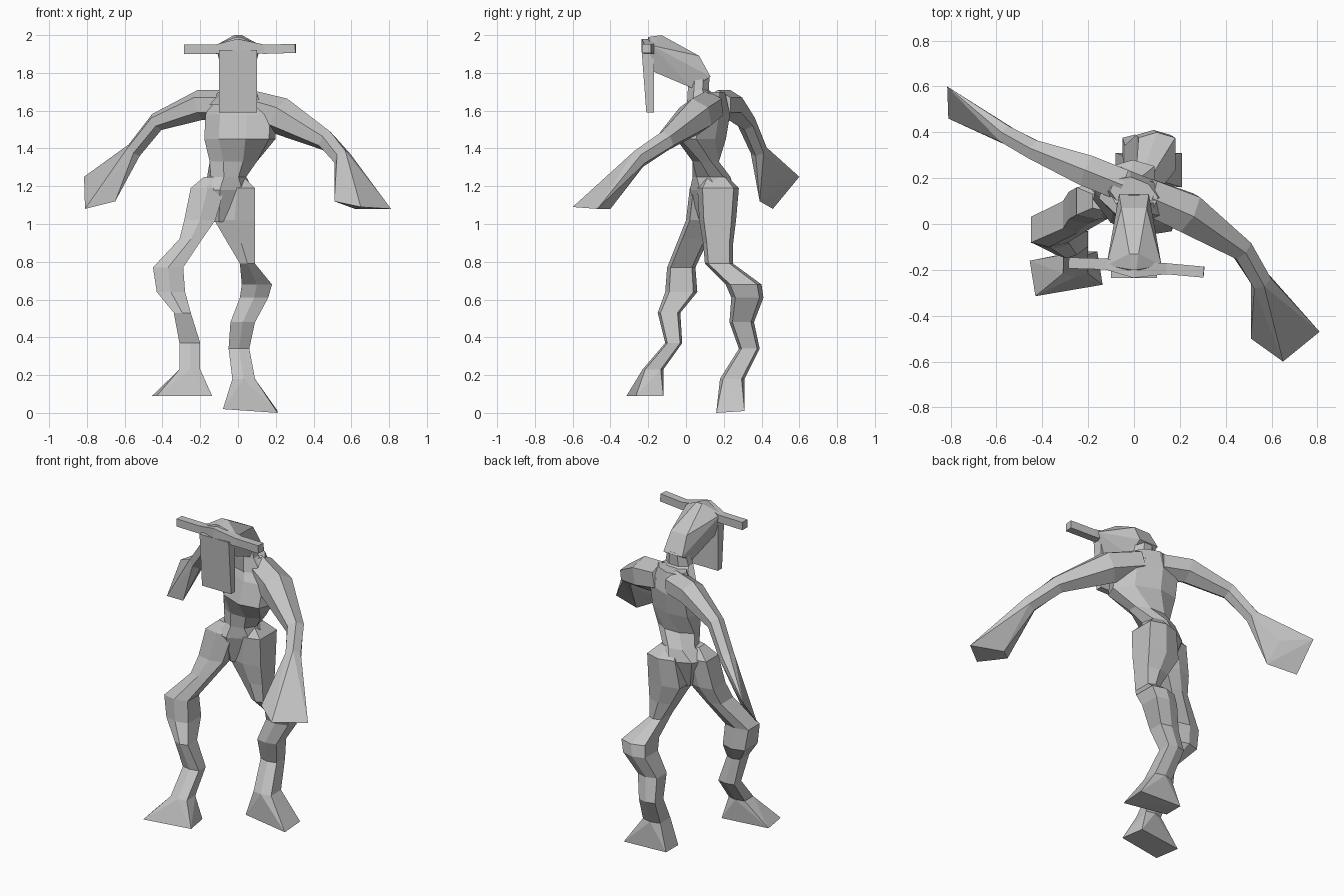
import bpy
import bmesh
import math
from mathutils import Vector, Matrix

if "Cube" in bpy.data.objects:
    bpy.data.objects.remove(bpy.data.objects["Cube"], do_unlink=True)

# One plain grey clay colour for the whole creature
clay = bpy.data.materials.new("grey_clay")
clay.use_nodes = True
clay.diffuse_color = (0.55, 0.55, 0.55, 1)
clay.node_tree.nodes["Principled BSDF"].inputs["Base Color"].default_value = clay.diffuse_color


def finish(bm, name):
    """Turn a bmesh into a flat shaded object."""
    bmesh.ops.recalc_face_normals(bm, faces=bm.faces)
    mesh = bpy.data.meshes.new(name)
    bm.to_mesh(mesh)
    bm.free()
    mesh.materials.append(clay)
    part = bpy.data.objects.new(name, mesh)
    bpy.context.collection.objects.link(part)


def loft(name, rings):
    """Skin a list of rings, cap both ends and give back the last ring."""
    bm = bmesh.new()
    loops = [[bm.verts.new(point) for point in ring] for ring in rings]
    count = len(loops[0])
    for lower, upper in zip(loops, loops[1:]):
        for i in range(count):
            j = (i + 1) % count
            bm.faces.new((lower[i], lower[j], upper[j], upper[i]))
    bm.faces.new(loops[0])
    bm.faces.new(loops[-1])
    finish(bm, name)
    return rings[-1]


def hull(name, points):
    """Wrap a convex skin around a few points."""
    bm = bmesh.new()
    for point in points:
        bm.verts.new(point)
    result = bmesh.ops.convex_hull(bm, input=bm.verts)
    loose = [v for v in result["geom_interior"] if isinstance(v, bmesh.types.BMVert)]
    bmesh.ops.delete(bm, geom=loose, context='VERTS')
    bmesh.ops.dissolve_limit(bm, angle_limit=math.radians(2), verts=bm.verts, edges=bm.edges)
    finish(bm, name)


def polygon(sides):
    """Unit polygon with a flat side towards x."""
    step = math.tau / sides
    return [Vector((math.cos(step * (i + 0.5)), math.sin(step * (i + 0.5)), 0))
            for i in range(sides)]


def trunk(name, sections):
    """Stack of level oval rings, each turned by its own yaw."""
    rings = []
    for x, y, z, rx, ry, yaw in sections:
        turn = Matrix.Rotation(math.radians(yaw), 3, 'Z')
        rings.append([Vector((x, y, z)) + turn @ Vector((p.x * rx, p.y * ry, 0))
                      for p in polygon(8)])
    loft(name, rings)


def leg(name, sections):
    """Stack of boxy six sided rings fitted between x and y limits."""
    outline = [(1, -0.75), (1, 0.75), (0, 1), (-1, 0.75), (-1, -0.75), (0, -1)]
    rings = []
    for z, x0, x1, y0, y1 in sections:
        rings.append([Vector(((x0 + x1) / 2 + px * (x1 - x0) / 2,
                              (y0 + y1) / 2 + py * (y1 - y0) / 2, z))
                      for px, py in outline])
    return loft(name, rings)


def tube(name, sides, stations):
    """Limb whose rings stand square to its path."""
    centres = [Vector(s[:3]) for s in stations]
    rings = []
    for i, centre in enumerate(centres):
        ahead = centres[min(i + 1, len(centres) - 1)] - centres[max(i - 1, 0)]
        turn = ahead.to_track_quat('Z', 'Y')
        rings.append([centre + turn @ (p * stations[i][3]) for p in polygon(sides)])
    return loft(name, rings)


def both_sides(points):
    return [(s * x, y, z) for x, y, z in points for s in (-1, 1)]


# Torso, twisted one way at the shoulders and the other at the hips
trunk("torso", [
    (-0.11, 0.12, 1.01, 0.03, 0.05, 25),
    (-0.08, 0.14, 1.18, 0.17, 0.11, 25),
    (-0.06, 0.135, 1.25, 0.105, 0.10, 15),
    (-0.025, 0.105, 1.33, 0.135, 0.075, 0),
    (0.01, 0.08, 1.45, 0.20, 0.12, -22),
    (0.015, 0.11, 1.58, 0.20, 0.11, -22),
    (0.0, 0.13, 1.70, 0.11, 0.07, -22),
])
trunk("neck", [
    (0.0, 0.11, 1.63, 0.16, 0.10, -15),
    (0.0, 0.065, 1.71, 0.085, 0.06, 0),
    (0.0, 0.07, 1.79, 0.065, 0.06, 0),
])

# Head: wedge skull, long face plate and a bar of horns
hull("skull", both_sides([
    (0.10, -0.20, 1.91), (0.08, -0.18, 1.81), (0.01, -0.20, 1.99),
    (0.02, -0.13, 2.0), (0.12, -0.18, 1.945), (0.055, 0.07, 1.89),
    (0.065, 0.13, 1.78), (0.06, 0.03, 1.72),
]))
hull("face_plate", both_sides([
    (0.10, -0.21, 1.59), (0.10, -0.17, 1.59),
    (0.10, -0.235, 1.92), (0.10, -0.17, 1.92),
]))
tube("horn_bar", 4, [
    (-0.285, -0.17, 1.925, 0.034), (-0.12, -0.175, 1.925, 0.034),
    (0.0, -0.20, 1.945, 0.05),
    (0.14, -0.195, 1.925, 0.034), (0.305, -0.21, 1.93, 0.034),
])

# Arms: one swung back, one swung forward, each ending in a flared fist
wrist = tube("right_arm", 6, [
    (-0.05, 0.17, 1.63, 0.08), (-0.20, 0.23, 1.63, 0.08),
    (-0.43, 0.32, 1.54, 0.05), (-0.55, 0.385, 1.39, 0.045),
])
hull("right_hand", wrist + [
    (-0.815, 0.6, 1.25), (-0.81, 0.46, 1.08),
    (-0.65, 0.39, 1.12), (-0.67, 0.48, 1.24),
])
wrist = tube("left_arm", 6, [
    (0.06, 0.12, 1.62, 0.09), (0.23, 0.05, 1.57, 0.10),
    (0.47, -0.11, 1.44, 0.055), (0.555, -0.25, 1.345, 0.05),
])
hull("left_hand", wrist + [
    (0.81, -0.47, 1.08), (0.65, -0.6, 1.09),
    (0.51, -0.5, 1.12), (0.62, -0.40, 1.08),
])

# Legs, meeting at the crotch, with bulging knees and crooked shins
ankle = leg("right_leg", [
    (1.25, -0.18, -0.10, 0.06, 0.14), (1.19, -0.25, -0.07, 0.02, 0.18),
    (1.02, -0.285, -0.12, 0.0, 0.16),
    (0.92, -0.31, -0.19, -0.04, 0.12), (0.77, -0.45, -0.29, -0.10, 0.05),
    (0.64, -0.43, -0.28, -0.11, 0.06), (0.53, -0.34, -0.25, -0.15, -0.03),
    (0.37, -0.31, -0.20, -0.11, -0.02), (0.23, -0.31, -0.20, -0.23, -0.12),
])
hull("right_foot", ankle + [
    (-0.455, -0.16, 0.09), (-0.43, -0.315, 0.09),
    (-0.137, -0.265, 0.09), (-0.16, -0.12, 0.09),
])
ankle = leg("left_leg", [
    (1.25, -0.06, 0.03, 0.10, 0.22), (1.19, -0.10, 0.09, 0.06, 0.28),
    (1.02, -0.125, 0.09, 0.07, 0.265), (0.90, -0.055, 0.09, 0.09, 0.25),
    (0.79, 0.01, 0.09, 0.10, 0.25),
    (0.68, 0.02, 0.18, 0.21, 0.40), (0.61, 0.01, 0.16, 0.24, 0.41),
    (0.48, -0.04, 0.09, 0.23, 0.36), (0.34, -0.05, 0.06, 0.28, 0.39),
    (0.18, -0.03, 0.09, 0.18, 0.31),
])
hull("left_foot", ankle + [
    (-0.08, 0.19, 0.02), (0.21, 0.16, 0.0),
    (0.21, 0.31, 0.01), (-0.08, 0.31, 0.02),
])
